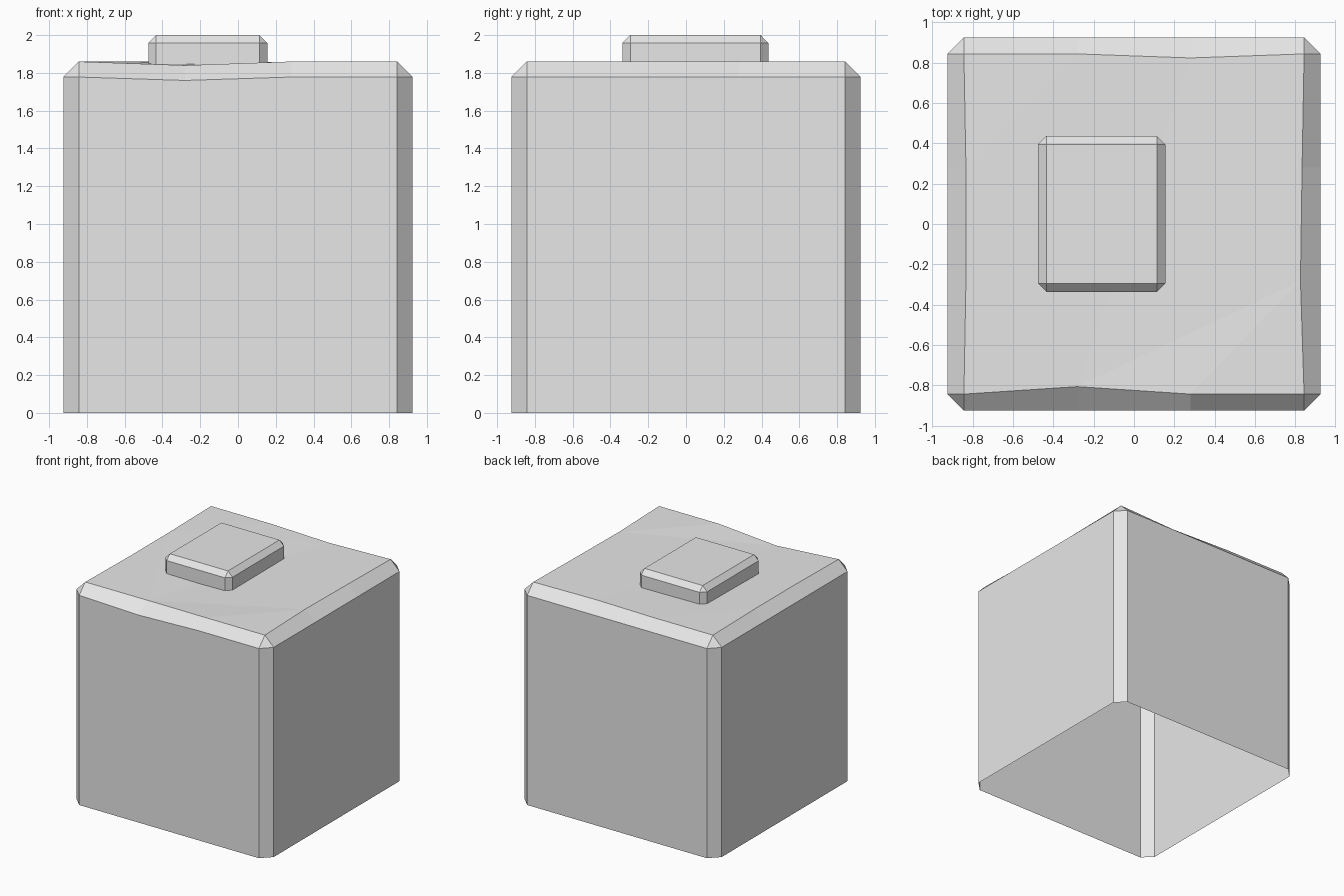
import bpy, bmesh
from mathutils import Vector

cube = bpy.data.objects.get("Cube")
if cube:
    bpy.data.objects.remove(cube, do_unlink=True)

# One plain grey for the whole model
grey = bpy.data.materials.new("plain_grey")
grey.use_nodes = True
colour = (0.8, 0.8, 0.8, 1)
grey.diffuse_color = colour
grey.node_tree.nodes["Principled BSDF"].inputs["Base Color"].default_value = colour


def chamfered_shell(name, centre, half, chamfer, base, top, cuts=1, dents=None):
    """Open-bottomed box with chamfered upright corners and top rim.
    dents maps (side, point) to (inward shift, top drop, rim drop)."""
    dents = dents or {}
    bm = bmesh.new()
    sides = []
    # Sides run front, +x, back, -x
    for k, (nx, ny) in enumerate([(0, -1), (1, 0), (0, 1), (-1, 0)]):
        normal, along = Vector((nx, ny, 0)), Vector((-ny, nx, 0))
        reach = half[0] if nx else half[1]
        span = (half[1] if nx else half[0]) - chamfer
        rim, inner = [], []
        for i in range(cuts + 1):
            shift, drop, rim_drop = dents.get((k, i), (0, 0, 0))
            edge = Vector((*centre, 0)) + along * span * (2 * i / cuts - 1)
            rim.append(bm.verts.new(edge + normal * reach
                                    + Vector((0, 0, top - chamfer - rim_drop))))
            if i < cuts:
                inner.append(bm.verts.new(edge + normal * (reach - chamfer - shift)
                                          + Vector((0, 0, top - drop))))
        foot = [bm.verts.new((rim[j].co.x, rim[j].co.y, base)) for j in (0, -1)]
        sides.append((rim, inner, foot))

    for k, (rim, inner, foot) in enumerate(sides):
        next_rim, next_inner, next_foot = sides[(k + 1) % 4]
        ring = inner + [next_inner[0]]
        bm.faces.new(foot + rim[::-1])                                    # wall
        bm.faces.new((foot[1], next_foot[0], next_rim[0], rim[-1]))       # corner strip
        bm.faces.new((rim[-1], next_rim[0], next_inner[0]))               # corner tip
        for i in range(cuts):                                             # sloped rim
            bm.faces.new((rim[i], rim[i + 1], ring[i + 1], ring[i]))
    bm.faces.new([v for side in sides for v in side[1]])                  # top
    bmesh.ops.triangulate(bm, faces=[f for f in bm.faces if len(f.verts) > 6])

    mesh = bpy.data.meshes.new(name)
    bm.to_mesh(mesh)
    bm.free()
    mesh.materials.append(grey)
    obj = bpy.data.objects.new(name, mesh)
    bpy.context.collection.objects.link(obj)
    return obj


# Main block with a slightly worn top rim
wear = {
    (0, 1): (0.037, 0.02, 0.018),
    (1, 1): (0.018, 0, 0),
    (1, 2): (0.01, 0, 0),
    (2, 1): (0.02, 0.004, 0),
    (3, 1): (0.01, 0, 0),
    (3, 2): (0.01, 0, 0),
}
chamfered_shell("block", (0, 0), (0.925, 0.925), 0.082, 0, 1.86, 3, wear)

# Small raised slab on the top
chamfered_shell("top_slab", (-0.16, 0.05), (0.315, 0.387), 0.042, 1.8, 2)
